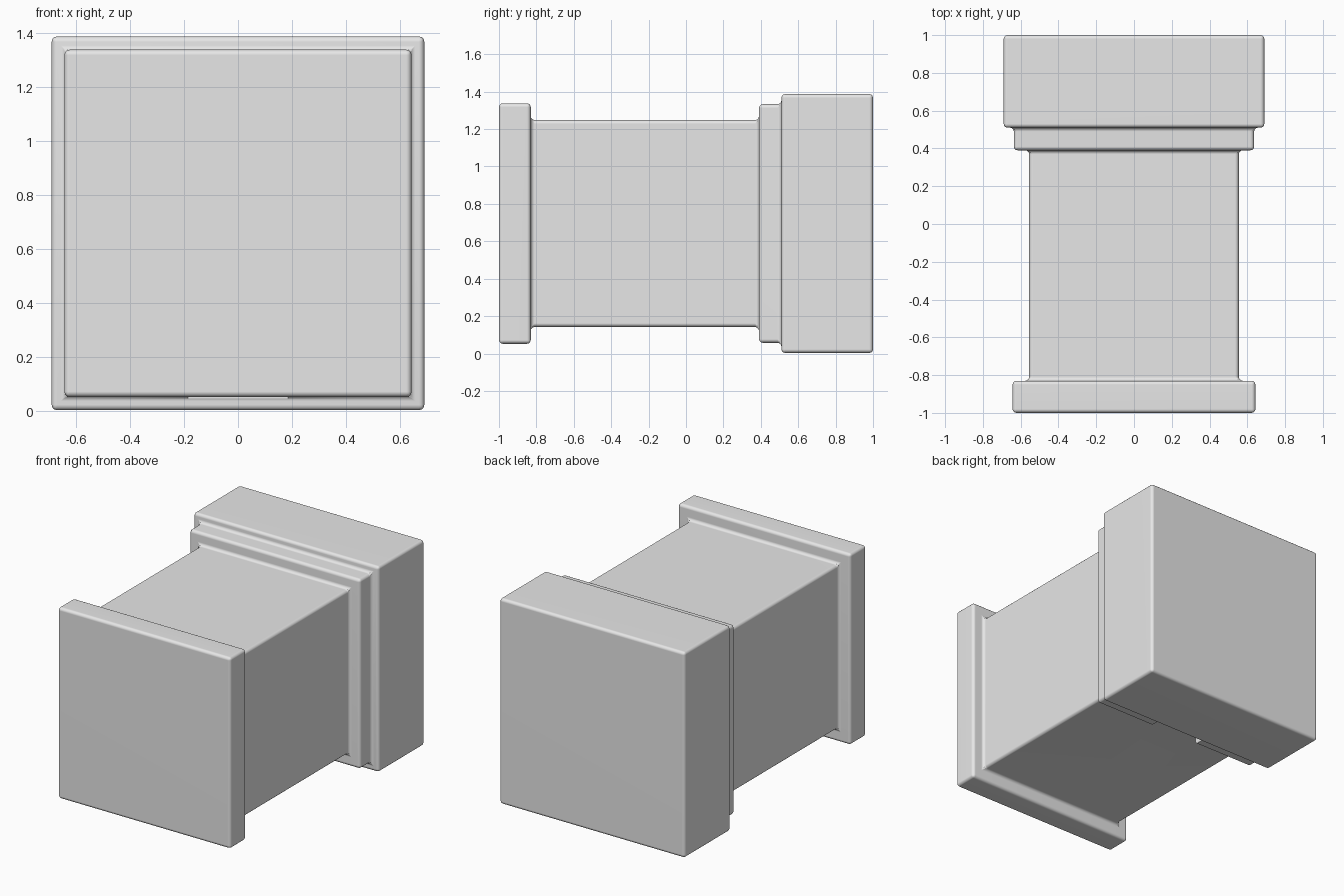
import bpy, bmesh, math

cube = bpy.data.objects.get("Cube")
if cube:
    bpy.data.objects.remove(cube, do_unlink=True)

MID_Z = 0.695

grey = bpy.data.materials.new("plain_grey")
grey.use_nodes = True
grey.diffuse_color = (0.8, 0.8, 0.8, 1)
grey.node_tree.nodes["Principled BSDF"].inputs["Base Color"].default_value = (0.8, 0.8, 0.8, 1)


def make_object(name, bm):
    bmesh.ops.recalc_face_normals(bm, faces=bm.faces[:])
    mesh = bpy.data.meshes.new(name)
    bm.to_mesh(mesh)
    bm.free()
    mesh.materials.append(grey)
    obj = bpy.data.objects.new(name, mesh)
    bpy.context.collection.objects.link(obj)
    return obj


def square_loft(name, profile):
    """Loft square rings along y; the profile holds (y, half width, half height)."""
    bm = bmesh.new()
    rings = [[bm.verts.new((sx * w, y, MID_Z + sz * h))
              for sx, sz in ((-1, -1), (1, -1), (1, 1), (-1, 1))]
             for y, w, h in profile]
    for a, b in zip(rings, rings[1:]):
        for i in range(4):
            j = (i + 1) % 4
            bm.faces.new((a[i], a[j], b[j], b[i]))
    bm.faces.new(rings[0])
    bm.faces.new(rings[-1])
    return make_object(name, bm)


# Sections from front to back: cap, shaft, collar, base block
sections = [(-1, -0.83, 0.643, 0.643), (-0.83, 0.39, 0.555, 0.553),
            (0.39, 0.51, 0.636, 0.638), (0.51, 1, 0.69, 0.692)]
profile = []
for start, end, w, h in sections:
    profile += [(start, w, h), (end, w, h)]
column = square_loft("square_column", profile)

# Rounded edges and filleted steps
bevel = column.modifiers.new("rounded_edges", 'BEVEL')
bevel.width = 0.02
bevel.segments = 3
bevel.limit_method = 'ANGLE'

# Gap in the underside of the collar
bm = bmesh.new()
bmesh.ops.create_cube(bm, size=1)
for v in bm.verts:
    v.co = (v.co.x * 0.37, 0.432 + v.co.y * 0.15, 0.062 + v.co.z * 0.16)
cutter = make_object("collar_gap_cutter", bm)
cutter.hide_render = True
cutter.hide_viewport = True
cut = column.modifiers.new("collar_gap", 'BOOLEAN')
cut.object = cutter
cut.operation = 'DIFFERENCE'
cut.solver = 'EXACT'

# Bake the modifiers, then smooth the rounded edges
bpy.context.view_layer.update()
dg = bpy.context.evaluated_depsgraph_get()
baked = bpy.data.meshes.new_from_object(column.evaluated_get(dg))
column.modifiers.clear()
column.data = baked
bpy.data.objects.remove(cutter, do_unlink=True)
bpy.ops.object.select_all(action='DESELECT')
column.select_set(True)
bpy.context.view_layer.objects.active = column
bpy.ops.object.shade_smooth_by_angle(angle=math.radians(35))

# Keep the broad faces evenly shaded
weighted = column.modifiers.new("even_shading", 'WEIGHTED_NORMAL')
weighted.keep_sharp = True
